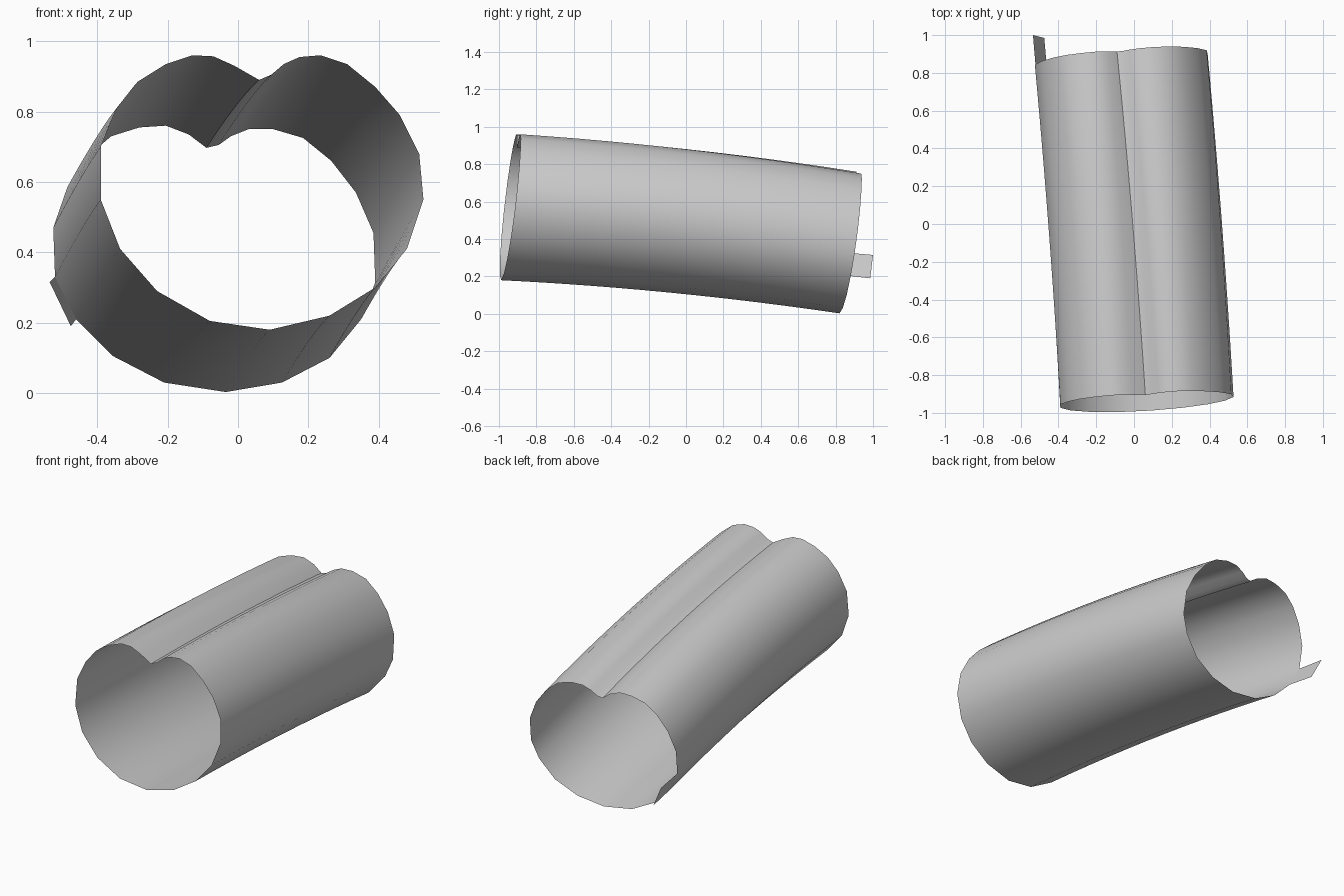
import bpy, bmesh, math
from mathutils import Vector

cube = bpy.data.objects.get("Cube")
if cube:
    bpy.data.objects.remove(cube, do_unlink=True)

grey = bpy.data.materials.new("light grey")
grey.use_nodes = True
COLOUR = (0.6, 0.6, 0.6, 1)
grey.diffuse_color = COLOUR
grey.node_tree.nodes["Principled BSDF"].inputs["Base Color"].default_value = COLOUR

# Notched outlines (x, z) of both open ends, clockwise from the notch
FRONT = [(.06, .89), (.095, .905), (.13, .935), (.175, .955), (.235, .96),
         (.31, .935), (.39, .87), (.46, .79), (.515, .68), (.527, .55),
         (.48, .41), (.39, .30), (.26, .22), (.09, .18), (-.08, .205),
         (-.23, .29), (-.335, .41), (-.39, .55), (-.39, .70), (-.345, .81),
         (-.285, .885), (-.205, .935), (-.13, .96), (-.07, .957), (-.01, .93)]
BACK = [(-.09, .697), (-.055, .705), (-.02, .73), (.03, .75), (.10, .75),
        (.185, .725), (.265, .66), (.335, .57), (.385, .455), (.39, .315),
        (.35, .21), (.26, .10), (.125, .03), (-.035, .003), (-.21, .03),
        (-.355, .105), (-.46, .21), (-.52, .33), (-.525, .47), (-.485, .585),
        (-.425, .675), (-.36, .73), (-.28, .755), (-.205, .76), (-.14, .735)]
STEPS = 12

# Each end lies in a slightly tilted plane
front = [Vector((x, -1.015 + .063 * x + .12 * z, z)) for x, z in FRONT]
back = [Vector((x, .823 + .085 * x + .14 * z, z)) for x, z in BACK]


def make_sheet(name, rows, closed):
    """Skin a single-walled sheet over rows of points."""
    bm = bmesh.new()
    grid = [[bm.verts.new(p) for p in row] for row in rows]
    n = len(rows[0])
    for a, b in zip(grid, grid[1:]):
        for i in range(n if closed else n - 1):
            j = (i + 1) % n
            bm.faces.new((a[i], b[i], b[j], a[j]))
    mesh = bpy.data.meshes.new(name)
    bm.to_mesh(mesh)
    bm.free()
    mesh.materials.append(grey)
    obj = bpy.data.objects.new(name, mesh)
    bpy.context.collection.objects.link(obj)
    bpy.ops.object.select_all(action='DESELECT')
    obj.select_set(True)
    bpy.context.view_layer.objects.active = obj
    bpy.ops.object.shade_smooth_by_angle(angle=math.radians(40))
    return obj


# Long tube, gently bowed upwards along its length
rows = []
for k in range(STEPS + 1):
    t = k / STEPS
    bow = Vector((.008, 0, .022)) * (4 * t * (1 - t))
    rows.append([f.lerp(b, t) + bow for f, b in zip(front, back)])
make_sheet("notched_tube", rows, True)

# Small tab sticking out of one segment of the back rim
make_sheet("rim_tab", [back[16:18], [Vector((-.475, .985, .19)), Vector((-.535, 1.0, .315))]], False)
